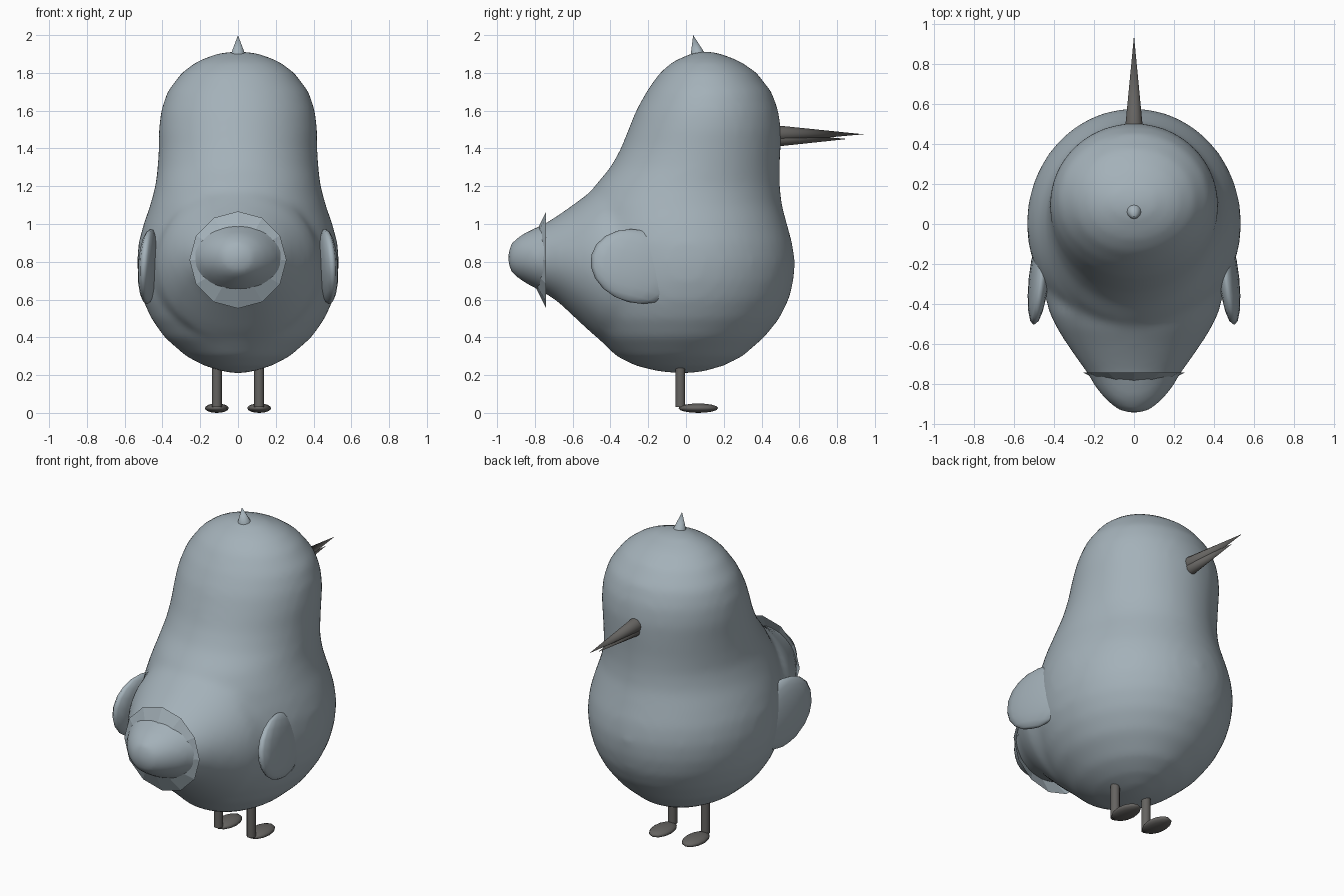
import bpy, bmesh, math
from mathutils import Vector, Matrix

if "Cube" in bpy.data.objects:
    bpy.data.objects.remove(bpy.data.objects["Cube"])


def material(name, rgb):
    m = bpy.data.materials.new(name)
    m.diffuse_color = (*rgb, 1)
    m.use_nodes = True
    m.node_tree.nodes["Principled BSDF"].inputs["Base Color"].default_value = m.diffuse_color
    return m


feather = material("blue_grey_feather", (0.37, 0.44, 0.485))
horn = material("dark_horn", (0.13, 0.125, 0.118))


def finish(name, bm, mat, smooth=True):
    mesh = bpy.data.meshes.new(name)
    bm.to_mesh(mesh)
    bm.free()
    mesh.materials.append(mat)
    ob = bpy.data.objects.new(name, mesh)
    bpy.context.collection.objects.link(ob)
    for p in mesh.polygons:
        p.use_smooth = smooth
    return ob


def loft(bm, rings):
    """Skin closed rings of points and cap both ends."""
    loops = [[bm.verts.new(p) for p in r] for r in rings]
    n = len(loops[0])
    faces = []
    for a, b in zip(loops, loops[1:]):
        for i in range(n):
            j = (i + 1) % n
            faces.append(bm.faces.new((a[i], a[j], b[j], b[i])))
    faces += [bm.faces.new(loops[0]), bm.faces.new(loops[-1])]
    bmesh.ops.recalc_face_normals(bm, faces=faces)


N = 48
ANGLES = [2 * math.pi * i / N for i in range(N)]

# Body sections: height, half width, rear y, front y
BODY = [(.21, .03, -.05, .03), (.22, .08, -.15, .1), (.25, .18, -.27, .2), (.3, .275, -.37, .3),
        (.4, .39, -.47, .415), (.5, .46, -.53, .495), (.6, .505, -.56, .545), (.7, .528, -.57, .57),
        (.8, .535, -.57, .577), (.9, .527, -.57, .563), (1, .5, -.56, .535), (1.1, .465, -.54, .508),
        (1.2, .438, -.485, .497), (1.3, .426, -.4, .496), (1.4, .42, -.345, .501),
        (1.5, .42, -.305, .503), (1.6, .408, -.265, .49), (1.7, .375, -.21, .453),
        (1.8, .3, -.14, .375), (1.86, .22, -.07, .29), (1.9, .12, .02, .19), (1.915, .03, .08, .12)]
# Tail sections: y, half width, bottom, top
TAIL = [(-.945, .03, .79, .85), (-.925, .085, .74, .9), (-.88, .14, .705, .94), (-.82, .19, .67, .97),
        (-.75, .23, .635, 1.0), (-.68, .28, .59, 1.045), (-.6, .335, .515, 1.1),
        (-.52, .385, .44, 1.16), (-.45, .42, .38, 1.2), (-.3, .46, .34, 1.2), (-.1, .42, .4, 1.1)]

# Body and tail fused into one smooth skin
bm = bmesh.new()
loft(bm, [[(w * math.cos(a), (f + b) / 2 + (f - b) / 2 * math.sin(a), z) for a in ANGLES]
          for z, w, b, f in BODY])
loft(bm, [[(w * math.cos(a), y, (t + b) / 2 + (t - b) / 2 * math.sin(a)) for a in ANGLES]
          for y, w, b, t in TAIL])
body = finish("body", bm, feather)
fuse = body.modifiers.new("fuse", 'REMESH')
fuse.mode = 'VOXEL'
fuse.voxel_size = 0.025
fuse.use_smooth_shade = True
soften = body.modifiers.new("soften", 'SMOOTH')
soften.factor = 0.5
soften.iterations = 10


def cone(name, base, tip, radius, sides, mat, cap=True, smooth=True, flip=False):
    base, tip = Vector(base), Vector(tip)
    axis = tip - base
    bm = bmesh.new()
    place = Matrix.Translation((base + tip) / 2) @ axis.to_track_quat('Z', 'Y').to_matrix().to_4x4()
    bmesh.ops.create_cone(bm, cap_ends=cap, segments=sides, radius1=radius, radius2=0,
                          depth=axis.length, matrix=place)
    if flip:
        bmesh.ops.reverse_faces(bm, faces=bm.faces[:])
    return finish(name, bm, mat, smooth)


def ellipsoid(name, center, radii, mat, turn=Matrix.Identity(4), seg=16, rings=10):
    bm = bmesh.new()
    bmesh.ops.create_uvsphere(bm, u_segments=seg, v_segments=rings, radius=1,
                              matrix=Matrix.Translation(center) @ turn @ Matrix.Diagonal((*radii, 1)))
    return finish(name, bm, mat)


# Shallow collar around the tail, its skin facing inwards
cone("tail_collar", (0, -.74, .81), (0, -.868, .81), .257, 12, feather, cap=False, smooth=False, flip=True)

# Head tuft and two-part beak
cone("head_tuft", (0, .062, 1.895), (0, .038, 2.0), .039, 12, feather)
cone("upper_beak", (0, .45, 1.478), (0, .94, 1.475), .047, 12, horn)
cone("lower_beak", (0, .45, 1.447), (0, .855, 1.45), .04, 12, horn)

# Wings, legs and feet on both sides
for side, s in (("left", -1), ("right", 1)):
    tilt = Matrix.Rotation(s * .1, 4, 'Y') @ Matrix.Rotation(s * -.1, 4, 'Z') @ Matrix.Rotation(.25, 4, 'X')
    ellipsoid(side + "_wing", (s * .472, -.26, .775), (.05, .25, .195), feather, tilt.inverted())
    bm = bmesh.new()
    bmesh.ops.create_cone(bm, cap_ends=True, segments=12, radius1=.026, radius2=.026, depth=.27,
                          matrix=Matrix.Translation((s * .112, -.03, .165)))
    finish(side + "_leg", bm, horn)
    ellipsoid(side + "_foot", (s * .112, .065, .025), (.063, .105, .025), horn, seg=12, rings=8)

# Keep hard edges crisp on the small parts
bpy.ops.object.select_all(action='DESELECT')
for ob in bpy.data.objects:
    if ob.name.endswith(("beak", "leg", "tuft")):
        ob.select_set(True)
        bpy.context.view_layer.objects.active = ob
bpy.ops.object.shade_smooth_by_angle(angle=math.radians(40))
